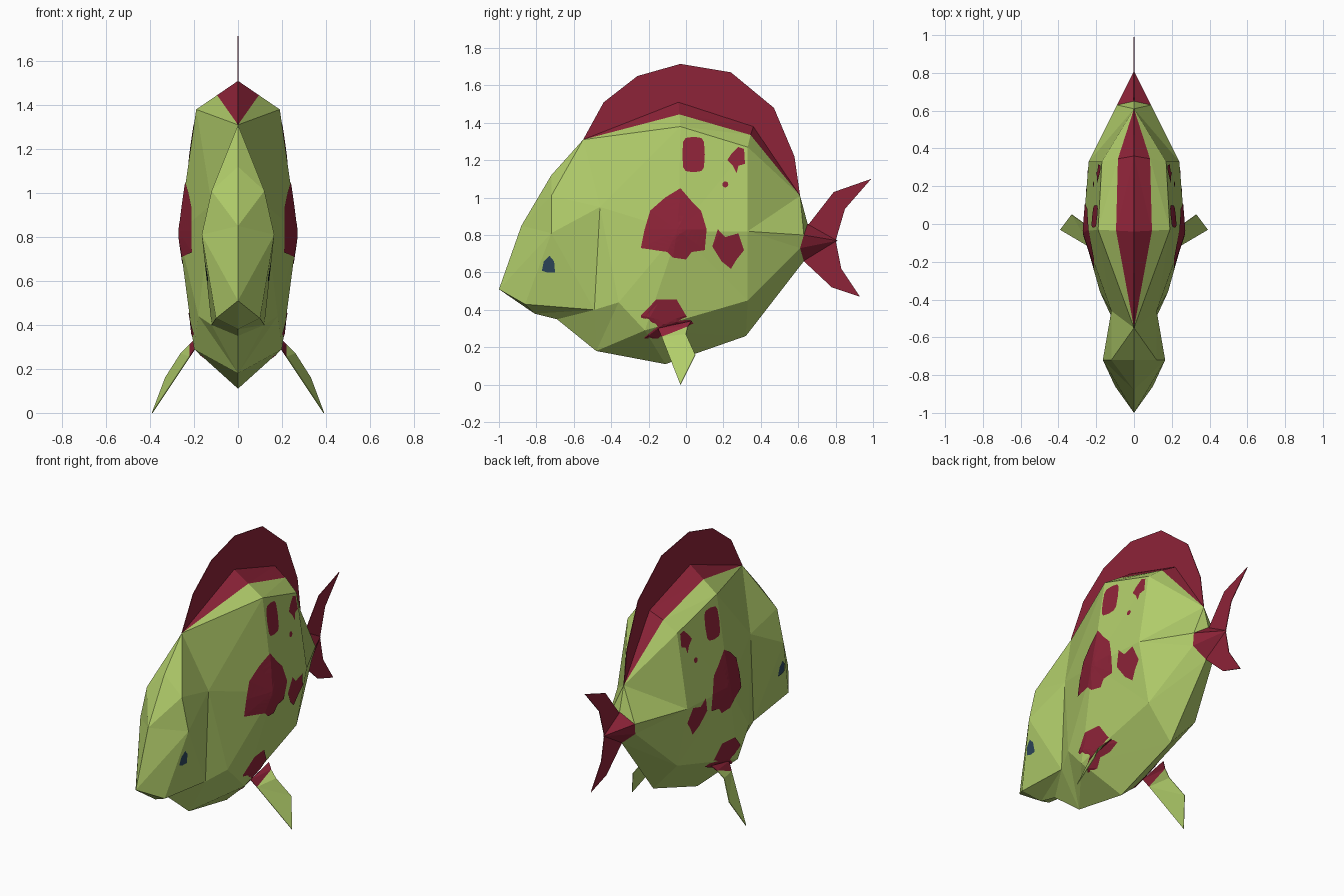
import bpy, bmesh, math
from mathutils import Vector
from mathutils.bvhtree import BVHTree

cube = bpy.data.objects.get("Cube")
if cube:
    bpy.data.objects.remove(cube)


def material(name, rgb):
    mat = bpy.data.materials.new(name)
    mat.use_nodes = True
    mat.diffuse_color = (*rgb, 1)
    mat.node_tree.nodes["Principled BSDF"].inputs["Base Color"].default_value = (*rgb, 1)
    return mat


green = material("scale green", (.44, .61, .145))
red = material("fin red", (.27, .017, .04))
blue = material("eye blue", (.027, .065, .11))


def build(name, verts, faces, mats, red_count=0, mirror=True, thickness=0):
    """Mesh object from points; open shells are turned to face +x, then mirrored."""
    bm = bmesh.new()
    vs = [bm.verts.new(v) for v in verts]
    for i, f in enumerate(faces):
        bm.faces.new([vs[k] for k in f]).material_index = int(i < red_count)
    bmesh.ops.recalc_face_normals(bm, faces=bm.faces)
    bm.normal_update()
    if sum(f.normal.x * f.calc_area() for f in bm.faces) < 0:
        bmesh.ops.reverse_faces(bm, faces=bm.faces)
    bmesh.ops.triangulate(bm, faces=bm.faces)
    tree = BVHTree.FromBMesh(bm)
    mesh = bpy.data.meshes.new(name)
    bm.to_mesh(mesh)
    bm.free()
    for m in mats:
        mesh.materials.append(m)
    obj = bpy.data.objects.new(name, mesh)
    bpy.context.collection.objects.link(obj)
    if thickness:
        solid = obj.modifiers.new("thickness", 'SOLIDIFY')
        solid.thickness = thickness
        solid.offset = 0
    if mirror:
        obj.modifiers.new("mirror", 'MIRROR').use_clip = True
    return tree


# Body landmarks, one half only
body = dict(
    nose=(0, -1, .51), face=(0, -.88, .85), brow=(0, -.72, 1.12), nape=(0, -.55, 1.31),
    temple=(.12, -.72, 1.01), cheek=(.165, -.72, .81), lip=(.1, -.86, .43),
    chin=(0, -.81, .38), throat=(0, -.69, .35),
    gill_top=(.12, -.46, .95), gill_low=(.12, -.49, .4), breast=(.18, -.36, .44),
    crest=(0, -.04, 1.51), crest_back=(0, .36, 1.38), rump=(0, .61, 1.01),
    band=(.095, -.035, 1.445), band_back=(.085, .345, 1.335),
    shoulder=(.19, -.03, 1.38), shoulder_back=(.17, .33, 1.27),
    side=(.27, -.04, .82), side_back=(.24, .33, .82),
    belly=(.2, -.22, .29), belly_back=(.17, .33, .45),
    keel_front=(0, -.48, .18), keel=(0, -.11, .11), keel_back=(0, .32, .26),
    tail_top=(0, .65, .86), tail_side=(.09, .63, .8), tail_low=(.08, .61, .73),
    tail_under=(0, .63, .66), tail_point=(0, .81, .77))
red_panels = [
    "nape crest band", "crest crest_back band_back band", "crest_back rump band_back",
    "tail_top tail_side tail_point", "tail_side tail_low tail_point",
    "tail_low tail_under tail_point"]
back_panels = [
    "nape band shoulder", "band band_back shoulder_back shoulder",
    "band_back rump shoulder_back"]
side_panels = [
    "nape shoulder gill_top", "shoulder side gill_top",
    "shoulder shoulder_back side_back side", "shoulder_back rump side_back",
    "rump tail_top tail_side", "rump tail_side side_back",
    "gill_top side breast", "gill_top breast gill_low", "side belly breast",
    "side side_back belly_back belly", "side_back tail_side tail_low belly_back"]
under_panels = [
    "gill_low breast keel_front", "breast belly keel_front", "belly keel keel_front",
    "belly belly_back keel_back keel", "belly_back tail_low tail_under keel_back"]
head_panels = [
    "nose face cheek", "face brow temple", "face temple cheek", "brow nape temple",
    "nape gill_top temple", "temple gill_top cheek", "cheek gill_top gill_low",
    "cheek gill_low lip", "nose cheek lip", "nose lip chin", "lip gill_low chin",
    "chin gill_low throat", "gill_low keel_front throat"]
names = list(body)
panels = [[names.index(w) for w in panel.split()]
          for panel in red_panels + back_panels + side_panels + under_panels + head_panels]
surface = build("body", list(body.values()), panels, [green, red], len(red_panels))


# Flat fins on the centre plane
def flat_fin(name, outline):
    build(name, [(0, y, z) for y, z in outline], [range(len(outline))], [red],
          mirror=False, thickness=.004)


ridge = [body[k][1:] for k in ("rump", "crest_back", "crest", "nape")]
flat_fin("dorsal_fin", ridge + [(-.44, 1.51), (-.26, 1.65), (-.03, 1.715), (.24, 1.67),
                                (.47, 1.48), (.58, 1.22)])
flat_fin("tail_fin", [(.65, .85), (.79, 1.03), (.99, 1.1), (.85, .94), (.8, .77),
                      (.83, .62), (.93, .47), (.78, .52), (.63, .66)])

# Paired lower fins with red roots
build("pectoral_fins",
      [(.19, -.15, .3), (.19, .03, .34), (.22, .01, .31), (.22, -.13, .255),
       (.26, 0, .27), (.33, .05, .16), (.39, -.03, 0)],
      [(0, 1, 2, 3), (3, 2, 4), (3, 4, 5, 6)], [green, red], 1, thickness=.004)


# Painted patches laid just over the body surface
def patch(name, outline, mat, rings=5):
    n = len(outline)
    centre = sum((Vector(p) for p in outline), Vector((0, 0))) / n
    points = [centre] + [centre.lerp(Vector(p), r / rings)
                         for r in range(1, rings + 1) for p in outline]
    verts = []
    for y, z in points:
        hit, normal = surface.ray_cast(Vector((1, y, z)), Vector((-1, 0, 0)))[:2]
        verts.append(hit + normal * .004)
    faces = [(0, 1 + k, 1 + (k + 1) % n) for k in range(n)]
    for r in range(rings - 1):
        a, b = 1 + r * n, 1 + (r + 1) * n
        faces += [(a + k, b + k, b + (k + 1) % n, a + (k + 1) % n) for k in range(n)]
    build(name, verts, faces, [mat])


def oval(y, z, ry, rz, power=1, n=12):
    """Oval outline; a power below one makes it boxier."""
    def bend(v):
        return math.copysign(abs(v) ** power, v)
    turns = [math.tau * k / n for k in range(n)]
    return [(y + ry * bend(math.cos(t)), z + rz * bend(math.sin(t))) for t in turns]


patch("upper_spots", oval(.04, 1.23, .06, .095, .5), red)
patch("rear_spots", [(.22, 1.2), (.24, 1.23), (.28, 1.27), (.31, 1.26), (.315, 1.18),
                     (.28, 1.17), (.27, 1.13), (.25, 1.17)], red)
patch("tiny_spots", oval(.21, 1.07, .016, .016), red)
patch("large_spots", [(-.24, .73), (-.22, .83), (-.19, .93), (-.11, 1.0), (-.03, 1.05),
                      (.03, .98), (.08, .93), (.11, .83), (.1, .72), (.03, .71),
                      (0, .67), (-.07, .68), (-.1, .71)], red, 6)
patch("flank_spots", [(.14, .74), (.17, .83), (.21, .79), (.28, .81), (.31, .72),
                      (.27, .67), (.24, .62), (.19, .66)], red)
patch("belly_spots", [(-.24, .37), (-.16, .455), (-.05, .455), (0, .37), (.04, .33),
                      (-.03, .3), (-.1, .29), (-.15, .25), (-.22, .25)], red, 6)
patch("eyes", [(-.77, .61), (-.76, .66), (-.73, .69), (-.705, .66), (-.7, .6), (-.74, .6)],
      blue, 3)
